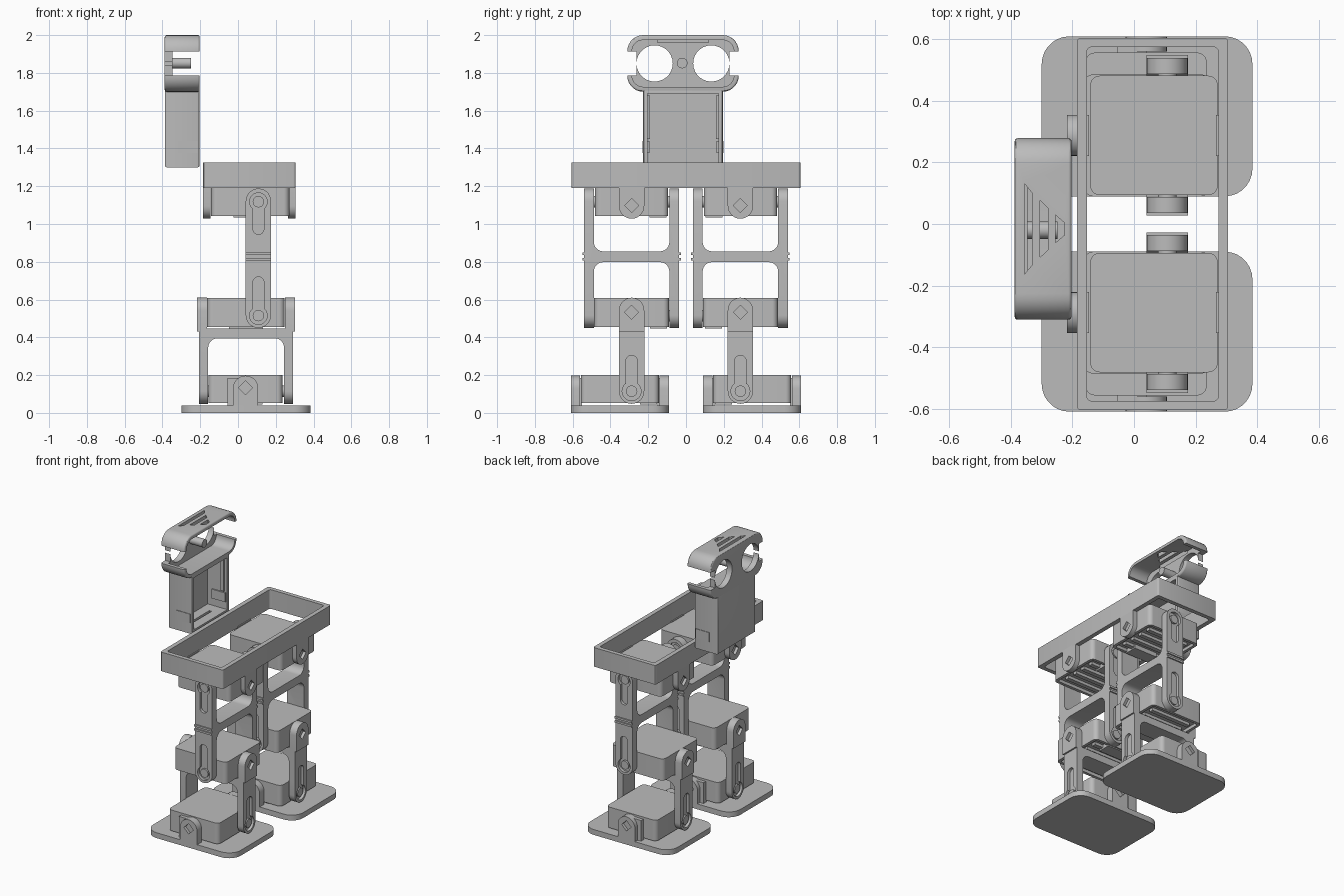
import bpy, bmesh
from math import sin, cos, pi, radians

cube = bpy.data.objects.get("Cube")
if cube:
    bpy.data.objects.remove(cube, do_unlink=True)

grey = bpy.data.materials.new("plain_grey")
grey.use_nodes = True
COLOUR = (0.5, 0.5, 0.5, 1)
grey.diffuse_color = COLOUR
grey.node_tree.nodes["Principled BSDF"].inputs["Base Color"].default_value = COLOUR


# Outline helpers
def rrect(a0, a1, b0, b1, r=0.0, n=7):
    """Rectangle with rounded corners, as 2D points."""
    if r <= 0:
        return [(a0, b0), (a1, b0), (a1, b1), (a0, b1)]
    pts = []
    corners = [(a1 - r, b1 - r), (a0 + r, b1 - r), (a0 + r, b0 + r), (a1 - r, b0 + r)]
    for k, (ca, cb) in enumerate(corners):
        for i in range(n + 1):
            t = pi / 2 * (k + i / n)
            p = (ca + r * cos(t), cb + r * sin(t))
            if not pts or abs(p[0] - pts[-1][0]) + abs(p[1] - pts[-1][1]) > 1e-5:
                pts.append(p)
    if abs(pts[0][0] - pts[-1][0]) + abs(pts[0][1] - pts[-1][1]) < 1e-5:
        pts.pop()
    return pts


def disc(a, b, r):
    return rrect(a - r, a + r, b - r, b + r, r)


def diamond(a, b, r=0.037):
    return [(a - r, b), (a, b - r), (a + r, b), (a, b + r)]


# Solid helpers
def prism(name, pts, axis, lo, hi, bevel=0.0):
    place = {"x": lambda a, b, t: (t, a, b),
             "y": lambda a, b, t: (a, t, b),
             "z": lambda a, b, t: (a, b, t)}[axis]
    bm = bmesh.new()
    base = [bm.verts.new(place(a, b, lo)) for a, b in pts]
    top = [bm.verts.new(place(a, b, hi)) for a, b in pts]
    caps = [bm.faces.new(base), bm.faces.new(top)]
    for i in range(len(pts)):
        j = (i + 1) % len(pts)
        bm.faces.new((base[i], base[j], top[j], top[i]))
    bmesh.ops.recalc_face_normals(bm, faces=bm.faces)
    if bevel:
        rim = list({e for f in caps for e in f.edges})
        bmesh.ops.bevel(bm, geom=rim, offset=bevel, segments=3, profile=0.5, affect="EDGES")
    mesh = bpy.data.meshes.new(name)
    bm.to_mesh(mesh)
    bm.free()
    mesh.materials.append(grey)
    obj = bpy.data.objects.new(name, mesh)
    bpy.context.scene.collection.objects.link(obj)
    return obj


def boolean(obj, operation, pts, axis, lo, hi):
    tool = prism("cutter", pts, axis, lo, hi)
    tool.hide_render = True
    mod = obj.modifiers.new("shape", "BOOLEAN")
    mod.operation, mod.solver, mod.object = operation, "EXACT", tool
    graph = bpy.context.evaluated_depsgraph_get()
    result = bpy.data.meshes.new_from_object(obj.evaluated_get(graph))
    obj.modifiers.clear()
    obj.data = result
    bpy.data.objects.remove(tool, do_unlink=True)


def cut(obj, pts, axis, lo, hi):
    boolean(obj, "DIFFERENCE", pts, axis, lo, hi)


def recess(obj, pts, axis, centre, half, depth=0.02):
    """Sink an outline into both outer sides of a bracket."""
    for s in (-1, 1):
        ends = sorted((centre + s * (half - depth), centre + s * (half + 0.05)))
        cut(obj, pts, axis, *ends)


def pair(name, pts, axis, centre, inner, outer):
    """Matching pieces on both sides of a centre."""
    made = []
    for s, side in ((-1, "a"), (1, "b")):
        ends = sorted((centre + s * inner, centre + s * outer))
        made.append(prism(f"{name}_{side}", pts, axis, *ends))
    return made


W = 0.067  # half width of every bracket strap


def servo(name, x0, x1, y0, y1, z0, z1, s):
    body = prism(name, rrect(x0, x1, y0, y1, 0.03), "z", z0 + 0.008, z1)
    cut(body, rrect(x0 + 0.02, x1 - 0.02, y0 + 0.02, y1 - 0.02, 0.015), "z", z0 - 0.05, z0 + 0.03)
    # Ribs and connector block under the open base
    for i in range(4):
        y = y0 + (y1 - y0) * (0.2 + 0.2 * i)
        prism(name + "_rib", rrect(x0 + 0.05, x1 - 0.05, y - 0.015, y + 0.015), "z", z0 + 0.01, z0 + 0.04)
    yc, half = (y0 + y1) / 2, (y1 - y0) / 2
    ends = sorted((yc - s * (half - 0.01), yc - s * (half - 0.1)))
    prism(name + "_connector", rrect((x0 + x1) / 2 - 0.09, (x0 + x1) / 2 + 0.09, *ends), "z", z0, z0 + 0.04)


def leg(s, side):
    yc, foot_y = s * 0.288, s * 0.35
    # Foot plate with two upright lugs
    prism(side + "_foot", rrect(-0.3, 0.385, foot_y - 0.26, foot_y + 0.26, 0.09), "z", 0, 0.038)
    for lug in pair(side + "_foot_lug", rrect(0.04 - W, 0.04 + W, -0.06, 0.197, W), "y", foot_y, 0.21, 0.26):
        cut(lug, rrect(-1, 1, -1, 0.03), "y", -1, 1)
        recess(lug, diamond(0.04, 0.133), "y", foot_y, 0.26)
    pair(side + "_foot_lug_backing", rrect(-0.055, 0.04, 0.03, 0.185), "y", foot_y, 0.2, 0.232)
    servo(side + "_ankle_servo", -0.157, 0.236, foot_y - 0.207, foot_y + 0.207, 0.045, 0.2, s)

    # Shin bracket: straps down to the ankle and up to the knee
    xc = 0.043
    shin = prism(side + "_shin_bracket", rrect(xc - 0.249, xc + 0.249, 0.048, 0.44), "y", yc - W, yc + W)
    boolean(shin, "UNION", rrect(xc - 0.26, xc + 0.26, 0.43, 0.61), "y", yc - W, yc + W)
    cut(shin, rrect(xc - 0.201, xc + 0.201, -0.2, 0.395, 0.05), "y", yc - 0.2, yc + 0.2)
    cut(shin, rrect(xc - 0.207, xc + 0.207, 0.446, 0.8), "y", yc - 0.2, yc + 0.2)
    boolean(shin, "INTERSECT", rrect(yc - W, yc + W, 0.048, 0.61, W), "x", -0.5, 0.5)
    recess(shin, disc(yc, 0.115, 0.05), "x", xc, 0.249)
    recess(shin, rrect(yc - 0.03, yc + 0.03, 0.1, 0.305, 0.03), "x", xc, 0.249)
    recess(shin, diamond(yc, 0.533), "x", xc, 0.26)
    pair(side + "_ankle_pin", disc(yc, 0.115, 0.03), "x", xc, 0.18, 0.244)
    servo(side + "_knee_servo", -0.163, 0.247, yc - 0.198, yc + 0.198, 0.447, 0.608, s)

    # Thigh bracket: straps between the knee and the hip
    xc = 0.108
    thigh = prism(side + "_thigh_bracket", rrect(yc - 0.252, yc + 0.252, 0.45, 1.188), "x", xc - W, xc + W)
    cut(thigh, rrect(yc - 0.2, yc + 0.2, 0.2, 0.798, 0.05), "x", -0.1, 0.4)
    cut(thigh, rrect(yc - 0.2, yc + 0.2, 0.855, 1.4, 0.05), "x", -0.1, 0.4)
    boolean(thigh, "INTERSECT", rrect(xc - W, xc + W, 0.45, 1.188, W), "y", yc - 0.5, yc + 0.5)
    for z, low, high in ((0.515, 0.5, 0.72), (1.118, 0.945, 1.13)):
        recess(thigh, disc(xc, z, 0.047), "y", yc, 0.252)
        recess(thigh, rrect(xc - 0.029, xc + 0.029, low, high, 0.029), "y", yc, 0.252)
        pair(side + "_thigh_pin", disc(xc, z, 0.03), "y", yc, 0.19, 0.245)
    for z in (0.813, 0.842):
        pair(side + "_thigh_ridge", rrect(xc - W, xc + W, z - 0.007, z + 0.007), "y", yc, 0.24, 0.261)

    # Hip servo between lugs that hang from the tray
    xc = 0.06
    servo(side + "_hip_servo", -0.142, 0.272, yc - 0.194, yc + 0.194, 1.035, 1.195, s)
    for lug in pair(side + "_hip_lug", rrect(yc - W, yc + W, 1.028, 1.3, W), "x", xc, 0.206, 0.245):
        cut(lug, rrect(yc - 1, yc + 1, 1.2, 2), "x", -1, 1)
        recess(lug, diamond(yc, 1.098), "x", xc, 0.245)


for s, side in ((-1, "front"), (1, "rear")):
    leg(s, side)

# Open tray joining the hips
tray = prism("hip_tray", rrect(-0.185, 0.305, -0.605, 0.605, 0.012, 3), "z", 1.19, 1.325)
cut(tray, rrect(-0.153, 0.274, -0.575, 0.575, 0.015), "z", 1.1, 1.4)

# Head shell, open toward +x
HY = -0.016
head = prism("head_shell", rrect(HY - 0.295, HY + 0.295, 1.7, 2.0, 0.085), "x", -0.388, -0.203, 0.01)
cut(head, rrect(HY - 0.27, HY + 0.27, 1.726, 1.974, 0.06), "x", -0.347, 0)
for s in (-1, 1):
    ends = sorted((HY + s * 0.245, HY + s * 0.4))
    cut(head, rrect(*ends, 1.787, 1.912), "x", -0.5, 0)
    cut(head, disc(HY + s * 0.15, 1.85, 0.096), "x", -0.5, -0.3)

# Tapering vents in the head top
for x0, x1, w0, w1 in ((-0.356, -0.332, 0.147, 0.118),
                       (-0.306, -0.28, 0.093, 0.068),
                       (-0.255, -0.226, 0.045, 0.02)):
    vent = [(x0, HY - w0), (x1, HY - w1), (x1, HY + w1), (x0, HY + w0)]
    cut(head, vent, "z", 1.96, 2.1)

# Peg between the eye holes
prism("head_peg", disc(HY - 0.004, 1.852, 0.028), "x", -0.36, -0.248)

# Body box under the head, open toward +x
body = prism("body_shell", rrect(HY - 0.211, HY + 0.211, 1.3, 1.716), "x", -0.387, -0.204, 0.01)
cut(body, rrect(HY - 0.187, HY + 0.187, 1.322, 1.69), "x", -0.357, 0)
cut(body, rrect(-0.29, -0.272, HY - 0.11, HY + 0.11), "z", 1.2, 1.4)
pair("body_rail", rrect(-0.25, -0.225, 1.45, 1.68), "y", HY, 0.175, 0.195)
pair("body_clip", rrect(-0.32, -0.215, 1.375, 1.44), "y", HY, 0.178, 0.215)

# Smooth rounded surfaces while keeping edges crisp
for obj in bpy.context.scene.collection.objects:
    if obj.type == "MESH" and obj.data.materials and obj.data.materials[0] == grey:
        bpy.ops.object.select_all(action="DESELECT")
        obj.select_set(True)
        bpy.context.view_layer.objects.active = obj
        bpy.ops.object.shade_smooth_by_angle(angle=radians(30))
